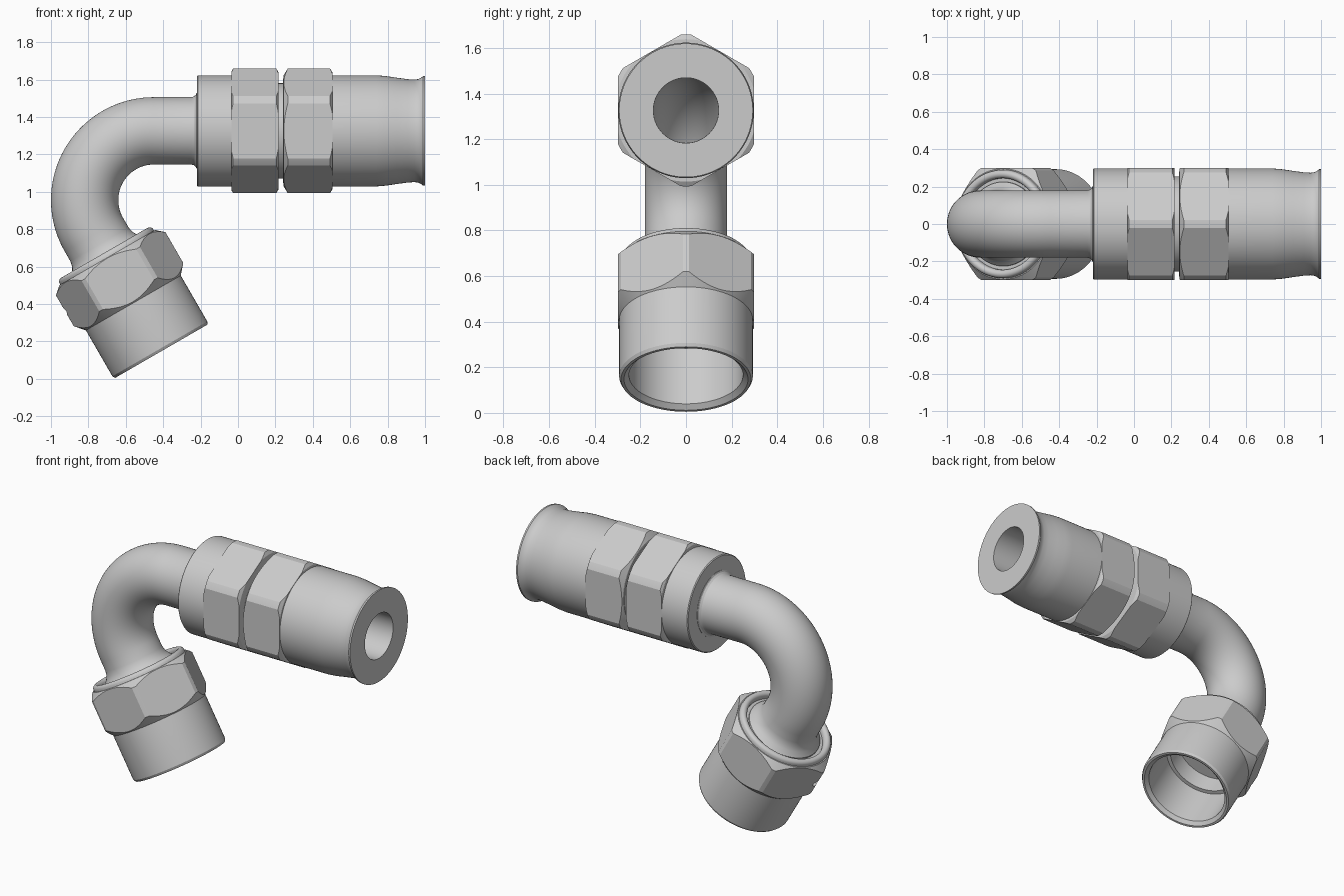
import bpy, bmesh, math
from mathutils import Vector

if "Cube" in bpy.data.objects:
    bpy.data.objects.remove(bpy.data.objects["Cube"])

Y = Vector((0, 1, 0))
AX_Z, BEND_R = 1.326, 0.37
BEND_C = Vector((-0.45, 0, AX_Z - BEND_R))
C30, S30 = math.cos(math.radians(30)), 0.5

# Axes: (origin, direction, in-plane normal)
HOSE = (Vector((0, 0, AX_Z)), Vector((1, 0, 0)), Vector((0, 0, 1)))
NUT = (BEND_C + BEND_R * Vector((-C30, 0, -S30)), Vector((S30, 0, -C30)), Vector((C30, 0, S30)))


def skin(name, rings, segs=96):
    """Closed ring-shaped solid through a loop of (centre, normal, radius) rings."""
    bm = bmesh.new()
    loops = []
    for c, n, r in rings:
        loops.append([bm.verts.new(c + r * (math.cos(a) * n + math.sin(a) * Y))
                      for a in (2 * math.pi * i / segs for i in range(segs))])
    for k, a in enumerate(loops):
        b = loops[(k + 1) % len(loops)]
        for i in range(segs):
            j = (i + 1) % segs
            bm.faces.new((a[i], a[j], b[j], b[i]))
    bmesh.ops.recalc_face_normals(bm, faces=bm.faces)
    me = bpy.data.meshes.new(name)
    bm.to_mesh(me)
    bm.free()
    ob = bpy.data.objects.new(name, me)
    bpy.context.collection.objects.link(ob)
    return ob


def lathe(name, axis, profile, segs=96):
    o, d, n = axis
    return skin(name, [(o + d * t, n, r) for t, r in profile], segs)


def activate(ob):
    bpy.ops.object.select_all(action='DESELECT')
    ob.select_set(True)
    bpy.context.view_layer.objects.active = ob


def boolean(ob, cutter, op):
    activate(ob)
    m = ob.modifiers.new("cut", 'BOOLEAN')
    m.operation, m.object, m.solver = op, cutter, 'EXACT'
    bpy.ops.object.modifier_apply(modifier=m.name)
    bpy.data.objects.remove(cutter, do_unlink=True)


def hex_part(name, axis, profile):
    """Turned blank trimmed to a hexagon, giving the scalloped chamfers."""
    ob = lathe(name, axis, profile)
    R = 0.299 / C30
    boolean(ob, lathe("hex_cutter", axis, [(-1, R), (1, R), (1, .05), (-1, .05)], 6), 'INTERSECT')
    return ob


parts = []

# Bent tube: horizontal run, 120 degree bend, short run into the nut
path = []
for x, extra in ((-0.2, .022), (-0.222, .022), (-0.226, .012), (-0.236, .004), (-0.25, 0)):
    path.append((Vector((x, 0, AX_Z)), Vector((0, 0, 1)), extra))
for i in range(41):
    a = math.radians(90 + 120 * i / 40)
    n = Vector((math.cos(a), 0, math.sin(a)))
    path.append((BEND_C + BEND_R * n, n, 0))
for t, extra in ((.06, 0), (.09, .006), (.115, .02), (.14, .045), (.3, .045)):
    path.append((NUT[0] + NUT[1] * t, -NUT[2], extra))
outer = [(c, n, .18 + e) for c, n, e in path]
inner = [(c, n, .142) for c, n, e in reversed(path)]
parts.append(skin("bent_tube", outer + inner))

# Hose socket: collar, groove between the hexes, sleeve and flared mouth
parts.append(lathe("hose_socket", HOSE, [
    (-.22, .143), (-.22, .292), (-.215, .297), (.1, .297), (.1, .255), (.24, .255),
    (.24, .28), (.3, .28), (.3, .297), (.74, .297), (.79, .293), (.85, .284), (.91, .276),
    (.945, .274), (.965, .277), (.98, .285), (.99, .293), (1, .293), (1, .143)]))

# Two socket hexes
parts.append(hex_part("collar_hex", HOSE, [
    (-.035, .2), (-.035, .318), (-.026, .333), (.205, .333), (.217, .312), (.217, .2)]))
parts.append(hex_part("sleeve_hex", HOSE, [
    (.243, .2), (.243, .295), (.266, .333), (.492, .333), (.505, .312), (.505, .2)]))

# Swivel nut: hollow barrel with rounded back ring
ring = [(.134 - .022 * math.sin(a), .267 - .022 * math.cos(a))
        for a in (math.pi * i / 10 for i in range(11))]
parts.append(lathe("nut_barrel", NUT, [(.15, .20), (.15, .245)] + ring + [
    (.16, .293), (.705, .293), (.72, .285), (.72, .272), (.70, .25), (.42, .25),
    (.42, .225), (.30, .225), (.30, .20)]))

# Nut hexagon with a small wire hole in its outer corner
nut_hex = hex_part("nut_hex", NUT, [
    (.142, .27), (.142, .296), (.18, .338), (.37, .338), (.425, .29), (.425, .27)])
o, d, n = NUT
drill_axis = (o + d * .28, -n, d)
drill = lathe("drill", drill_axis, [(.28, .022), (.5, .022), (.5, .0005), (.28, .0005)], 24)
boolean(nut_hex, drill, 'DIFFERENCE')
parts.append(nut_hex)

for ob in parts:
    activate(ob)
    bpy.ops.object.shade_smooth_by_angle(angle=math.radians(20))
